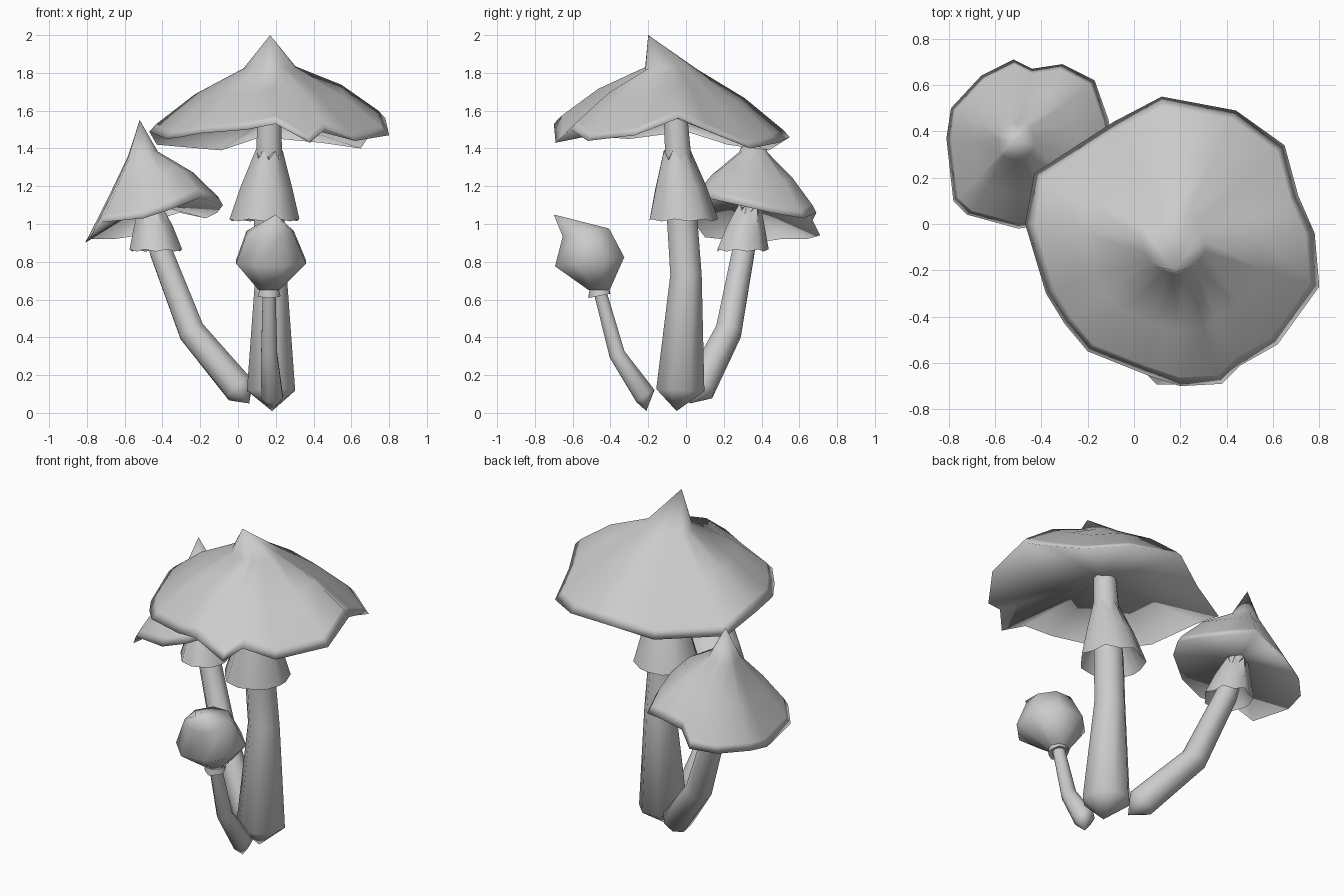
import bpy
import bmesh
import math
from mathutils import Vector

cube = bpy.data.objects.get("Cube")
if cube:
    bpy.data.objects.remove(cube)

# One plain grey for everything
grey = bpy.data.materials.new("plain grey")
grey.use_nodes = True
grey.diffuse_color = (0.6, 0.6, 0.6, 1)
grey.node_tree.nodes["Principled BSDF"].inputs["Base Color"].default_value = (0.6, 0.6, 0.6, 1)


def loft(name, rings, angle=60, closed=True):
    """Skin a list of rings, bottom to top; a ring of one point makes a tip."""
    bm = bmesh.new()
    loops = [[bm.verts.new(p) for p in ring] for ring in rings]
    for a, b in zip(loops, loops[1:]):
        n = max(len(a), len(b))
        for i in range(n):
            j = (i + 1) % n
            if len(a) == 1:
                bm.faces.new((a[0], b[j], b[i]))
            elif len(b) == 1:
                bm.faces.new((a[i], a[j], b[0]))
            else:
                bm.faces.new((a[i], a[j], b[j], b[i]))
    if closed:
        for end in (loops[0][::-1], loops[-1]):
            if len(end) > 2:
                bm.faces.new(end)
    mesh = bpy.data.meshes.new(name)
    bm.to_mesh(mesh)
    bm.free()
    mesh.materials.append(grey)
    obj = bpy.data.objects.new(name, mesh)
    bpy.context.collection.objects.link(obj)
    bpy.ops.object.select_all(action="DESELECT")
    obj.select_set(True)
    bpy.context.view_layer.objects.active = obj
    bpy.ops.object.shade_smooth_by_angle(angle=math.radians(angle))


def circle(center, radius, sides, normal=(0, 0, 1), ruffle=0, jag=0):
    """Ring of points; ruffle varies the radius and jag the height."""
    turn = Vector((0, 0, 1)).rotation_difference(Vector(normal))
    points = []
    for i in range(sides):
        a = math.tau * (i + 0.5) / sides
        s = 1 if i % 2 else -1
        r = radius + s * ruffle
        points.append(Vector(center) + turn @ Vector((r * math.cos(a), r * math.sin(a), s * jag)))
    return points


def stem(name, path, radii, sides=8):
    """Tapered tube through a path, pointed at its foot."""
    pts = [Vector(p) for p in path]
    rings = [[pts[0]]]
    for i in range(1, len(pts)):
        after = pts[min(i + 1, len(pts) - 1)]
        before = pts[i - 1] if i > 1 else pts[i]
        rings.append(circle(pts[i], radii[i - 1], sides, (after - before).normalized()))
    loft(name, rings)


def skirt(name, top, bottom, r_top, r_bottom, sides=14):
    """Hanging ruffled ring with a jagged upper edge and a hollow inside."""
    top, bottom = Vector(top), Vector(bottom)
    up = (top - bottom).normalized()
    middle = bottom.lerp(top, 0.5)
    loft(name, [
        circle(middle, r_top * 1.2, sides, up),
        circle(bottom, r_bottom, sides, ruffle=0.008, jag=0.006),
        circle(middle, (r_top + r_bottom) * 0.53, sides, up, ruffle=0.006),
        circle(top, r_top, sides, up, jag=r_top * 0.35),
        circle(top, r_top * 0.8, sides, up)])


def cap(name, apex, center, gill_center, rim, shoulder_z, slope_z, shift):
    """Peaked top sheet over a shallow, folded underside with a rolled lip."""
    center, apex = Vector(center), Vector(apex)
    rim = [Vector(p) for p in rim]
    mean = sum(p.z for p in rim) / len(rim)

    def ring(fraction, z, wave, pull=0):
        c = center.lerp(apex, pull)
        return [Vector((c.x + (p.x - center.x) * fraction,
                        c.y + (p.y - center.y) * fraction,
                        z + (p.z - mean) * wave)) for p in rim]

    edge = ring(0.94, mean + 0.04, 1)
    loft(name + "_top", [
        edge,
        ring(0.62, slope_z, 0.7, shift * 0.3),
        ring(0.22, shoulder_z, 0.15, shift),
        [apex]], 100, closed=False)
    loft(name + "_underside", [[Vector(gill_center)], rim, edge], 180, closed=False)


# Large mushroom
stem("large_stem",
     [(0.18, -0.05, 0.01), (0.175, -0.03, 0.12), (0.175, 0, 0.73),
      (0.165, -0.02, 1.02), (0.165, -0.055, 1.57)],
     [0.138, 0.09, 0.087, 0.067])
skirt("large_skirt", (0.165, -0.05, 1.37), (0.14, -0.02, 1.02), 0.072, 0.182)
cap("large_cap", (0.17, -0.2, 2), (0.17, -0.08, 0), (0.165, -0.055, 1.56),
    [(0.78, -0.04, 1.56), (0.71, 0.12, 1.49), (0.65, 0.34, 1.4), (0.44, 0.49, 1.43),
     (0.12, 0.55, 1.46), (-0.09, 0.44, 1.39), (-0.43, 0.22, 1.42), (-0.47, 0, 1.49),
     (-0.38, -0.3, 1.45), (-0.3, -0.43, 1.46), (-0.2, -0.55, 1.48), (0.05, -0.65, 1.5),
     (0.2, -0.7, 1.53), (0.38, -0.69, 1.43), (0.46, -0.61, 1.5), (0.62, -0.52, 1.44),
     (0.8, -0.27, 1.47)],
    1.82, 1.67, 0)

# Leaning mushroom
stem("leaning_stem",
     [(0.06, 0.02, 0.05), (0.01, 0.07, 0.125), (-0.245, 0.225, 0.43),
      (-0.41, 0.305, 0.86), (-0.47, 0.345, 1.12)],
     [0.085, 0.075, 0.064, 0.05])
skirt("leaning_skirt", (-0.465, 0.335, 1.08), (-0.435, 0.295, 0.86), 0.06, 0.135)
cap("leaning_cap", (-0.52, 0.36, 1.55), (-0.45, 0.35, 0), (-0.47, 0.345, 1.11),
    [(-0.08, 0.28, 1.1), (-0.11, 0.45, 1.06), (-0.17, 0.62, 1.03), (-0.31, 0.69, 1.06),
     (-0.44, 0.67, 1.02), (-0.52, 0.71, 0.94), (-0.66, 0.64, 0.92), (-0.79, 0.5, 0.92),
     (-0.81, 0.37, 0.9), (-0.78, 0.1, 0.93), (-0.72, 0.04, 1.01), (-0.5, -0.02, 1.03),
     (-0.35, 0, 1.08), (-0.2, 0.1, 1.14)],
    1.37, 1.21, 0.8)

# Young mushroom with a closed bulb
stem("young_stem",
     [(0.18, -0.21, 0.01), (0.18, -0.215, 0.09), (0.165, -0.365, 0.31), (0.165, -0.46, 0.66)],
     [0.062, 0.046, 0.036])
lean = Vector((0, -0.2, 1)).normalized()
loft("young_collar", [
    circle((0.165, -0.455, 0.625), 0.04, 10, lean),
    circle((0.165, -0.455, 0.62), 0.06, 10, lean, ruffle=0.004),
    circle((0.165, -0.46, 0.655), 0.053, 10, lean),
    circle((0.165, -0.465, 0.69), 0.042, 10, lean)])
loft("young_bulb", [
    circle((0.165, -0.46, 0.65), 0.06, 8),
    circle((0.175, -0.51, 0.8), 0.2, 8, (0, -0.13, 1)),
    circle((0.17, -0.53, 0.955), 0.135, 8, (0, -0.17, 1)),
    [Vector((0.2, -0.7, 1.05))]], 85)
